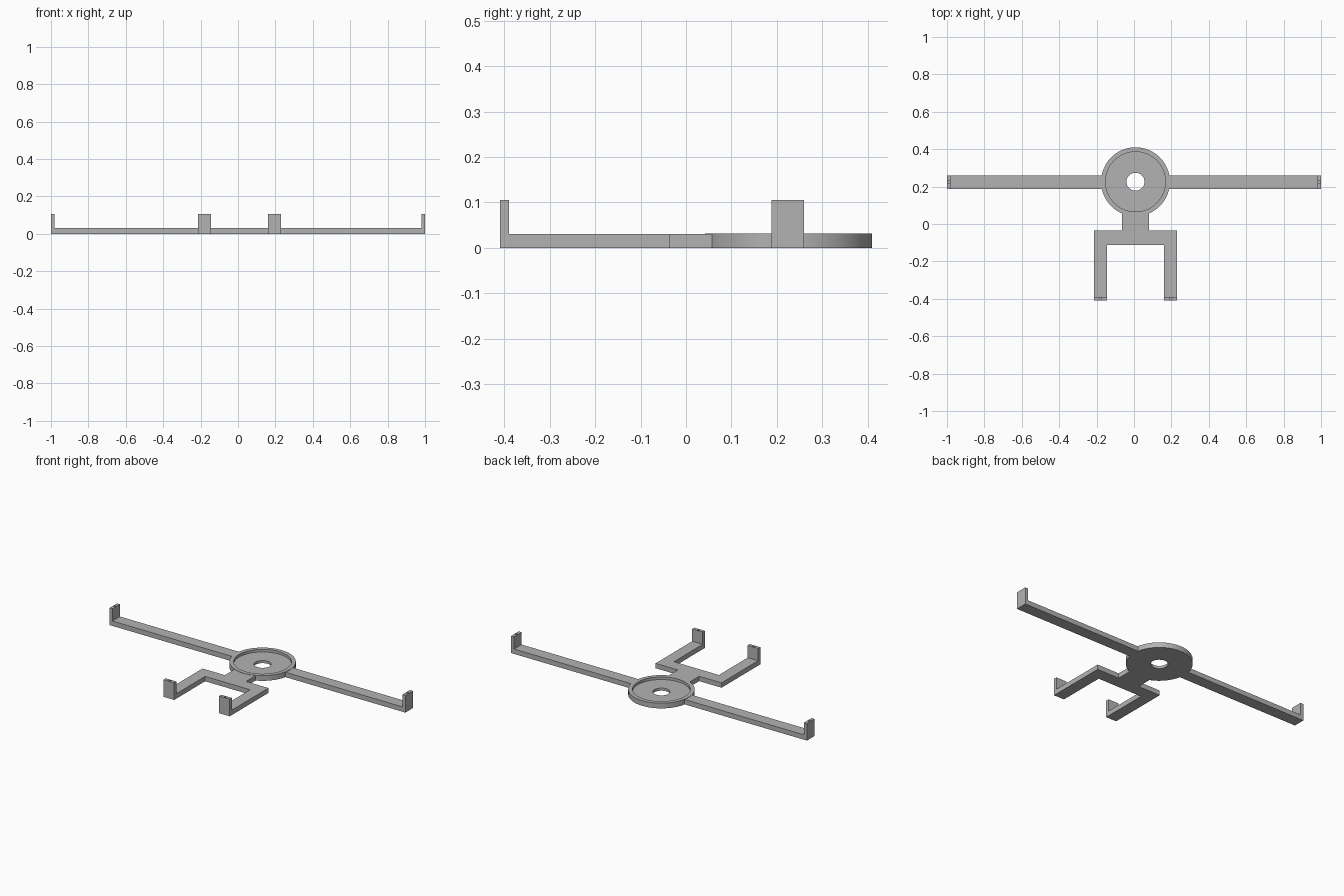
import bpy, bmesh, math
from mathutils import Matrix, Vector

if "Cube" in bpy.data.objects:
    bpy.data.objects.remove(bpy.data.objects["Cube"])

CX, CY = 0.008, 0.226      # hub centre
BAR_H, POST_H, POST_T = 0.03, 0.105, 0.02
HOLE_R, HOLE_D = 0.007, 0.03

grey = bpy.data.materials.new("plain_grey")
grey.diffuse_color = (0.45, 0.45, 0.45, 1)
grey.use_nodes = True
grey.node_tree.nodes["Principled BSDF"].inputs["Base Color"].default_value = grey.diffuse_color


def finish(bm, name):
    bmesh.ops.recalc_face_normals(bm, faces=bm.faces[:])
    me = bpy.data.meshes.new(name)
    bm.to_mesh(me)
    bm.free()
    ob = bpy.data.objects.new(name, me)
    bpy.context.collection.objects.link(ob)
    me.materials.append(grey)
    return ob


def prism(name, points, direction):
    """Extrude a closed 3D outline along a direction."""
    bm = bmesh.new()
    face = bm.faces.new([bm.verts.new(p) for p in points])
    ext = bmesh.ops.extrude_face_region(bm, geom=[face])
    verts = [g for g in ext["geom"] if isinstance(g, bmesh.types.BMVert)]
    bmesh.ops.translate(bm, verts=verts, vec=Vector(direction))
    return finish(bm, name)


def drill(ob, x, y):
    """Small blind screw hole in the top of a post."""
    bm = bmesh.new()
    bmesh.ops.create_cone(bm, cap_ends=True, segments=16, radius1=HOLE_R,
                          radius2=HOLE_R, depth=HOLE_D * 2,
                          matrix=Matrix.Translation((x, y, POST_H)))
    cutter = finish(bm, ob.name + "_hole_cutter")
    cutter.hide_render = True
    cutter.hide_set(True)
    mod = ob.modifiers.new("screw_hole", 'BOOLEAN')
    mod.operation, mod.solver, mod.object = 'DIFFERENCE', 'EXACT', cutter


# Hub: dished ring with a centre hole, spun from its cross-section
profile = [(0.048, 0), (0.184, 0), (0.184, 0.032), (0.16, 0.032),
           (0.16, 0.016), (0.048, 0.016)]
bm = bmesh.new()
N = 96
rings = []
for i in range(N):
    a = 2 * math.pi * i / N
    rings.append([bm.verts.new((CX + r * math.cos(a), CY + r * math.sin(a), z))
                  for r, z in profile])
for i in range(N):
    p, q = rings[i], rings[(i + 1) % N]
    for j in range(len(profile)):
        k = (j + 1) % len(profile)
        bm.faces.new((p[j], q[j], q[k], p[k]))
hub = finish(bm, "hub")
bpy.context.view_layer.objects.active = hub
hub.select_set(True)
bpy.ops.object.shade_smooth_by_angle(angle=math.radians(30))

# Side arms: L-shaped profile with the upright post at the tip
for side, s in (("left", -1), ("right", 1)):
    root = CX + s * 0.17
    outline = [(root, 0), (s, 0), (s, POST_H), (s * (1 - POST_T), POST_H),
               (s * (1 - POST_T), BAR_H), (root, BAR_H)]
    arm = prism(side + "_arm", [(x, 0.188, z) for x, z in outline], (0, 0.072, 0))
    drill(arm, s * (1 - POST_T / 2), 0.224)

# Front fork: neck, crossbar and two legs as one flat outline
half = [(0.072, 0.06), (0.072, -0.036), (0.223, -0.036), (0.223, -0.41),
        (0.152, -0.41), (0.152, -0.112)]
outline = half + [(-x, y) for x, y in reversed(half)]
prism("front_fork", [(CX + x, y, 0) for x, y in outline], (0, 0, BAR_H))

# Upright posts at the leg tips
for side, s in (("left", -1), ("right", 1)):
    a, b = CX + s * 0.152, CX + s * 0.223
    y0, y1 = -0.41, -0.41 + POST_T
    post = prism(side + "_front_post",
                 [(a, y0, BAR_H), (b, y0, BAR_H), (b, y1, BAR_H), (a, y1, BAR_H)],
                 (0, 0, POST_H - BAR_H))
    drill(post, (a + b) / 2, (y0 + y1) / 2)
